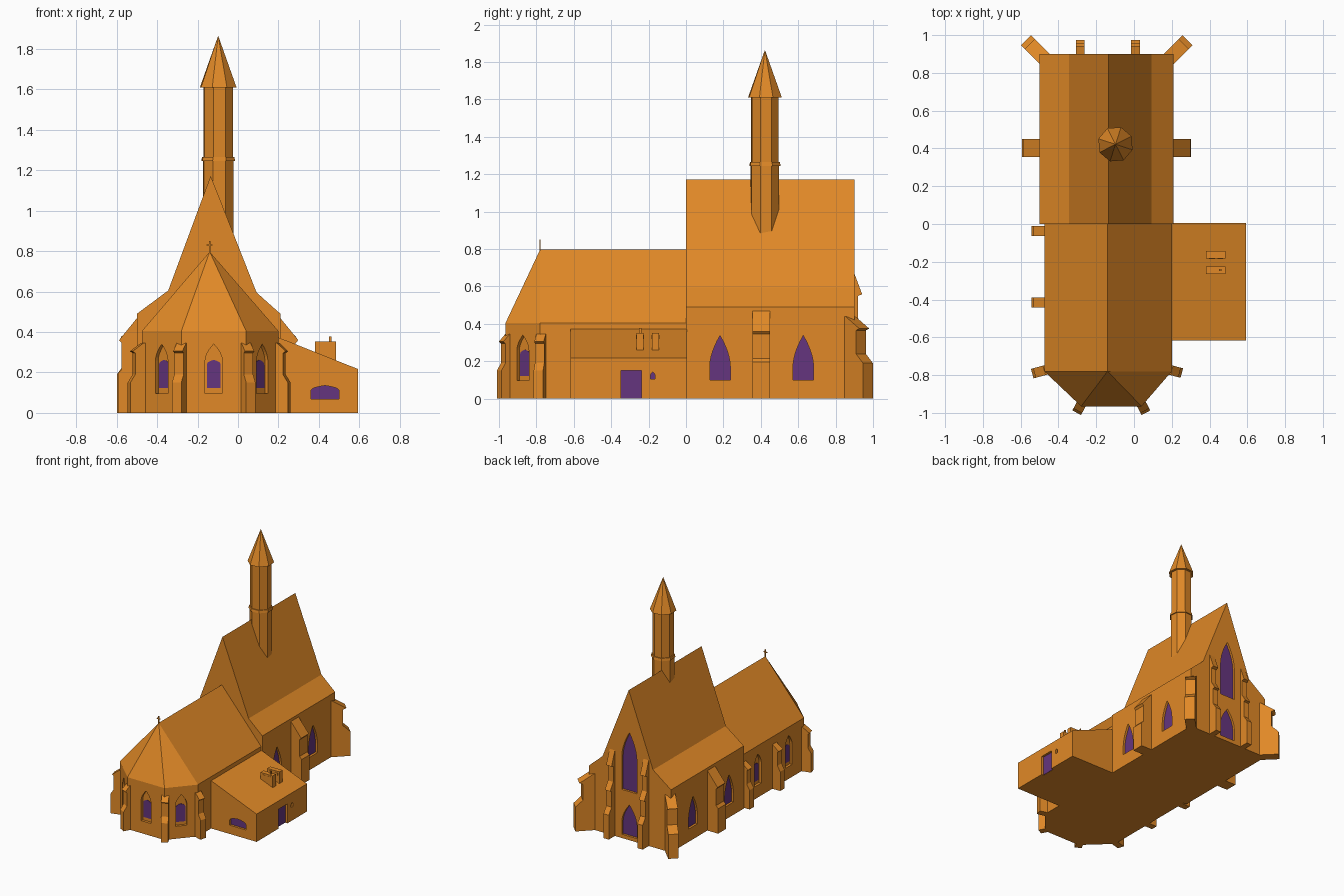
import bpy, bmesh, math
from mathutils import Vector

if "Cube" in bpy.data.objects:
    bpy.data.objects.remove(bpy.data.objects["Cube"])

Z = Vector((0, 0, 1))


def material(name, rgb):
    m = bpy.data.materials.new(name)
    m.diffuse_color = (*rgb, 1)
    m.use_nodes = True
    m.node_tree.nodes["Principled BSDF"].inputs["Base Color"].default_value = m.diffuse_color
    return m


ORANGE = material("orange", (0.75, 0.25, 0.02))
PURPLE = material("purple", (0.13, 0.036, 0.21))


def mesh_object(name, verts, faces, mat):
    bm = bmesh.new()
    vs = [bm.verts.new(v) for v in verts]
    for f in faces:
        bm.faces.new([vs[i] for i in f])
    bmesh.ops.recalc_face_normals(bm, faces=bm.faces)
    me = bpy.data.meshes.new(name)
    bm.to_mesh(me)
    bm.free()
    me.materials.append(mat)
    ob = bpy.data.objects.new(name, me)
    bpy.context.collection.objects.link(ob)
    return ob


def extrude(name, pts, origin, u, w, t0, t1, mat=ORANGE):
    """Profile in the (u, z) plane, extruded along w from t0 to t1."""
    o, u, w = Vector(origin), Vector(u), Vector(w)
    n = len(pts)
    verts = [o + u * a + Z * b + w * t for t in (t0, t1) for a, b in pts]
    faces = [list(range(n)), list(range(n, 2 * n))]
    faces += [(i, (i + 1) % n, n + (i + 1) % n, n + i) for i in range(n)]
    return mesh_object(name, verts, faces, mat)


def box(name, x0, x1, y0, y1, z0, z1, mat=ORANGE):
    return extrude(name, [(x0, z0), (x1, z0), (x1, z1), (x0, z1)],
                   (0, 0, 0), (1, 0, 0), (0, 1, 0), y0, y1, mat)


def direction(deg):
    a = math.radians(deg)
    return Vector((math.cos(a), math.sin(a), 0))


def buttress(name, x, y, deg, width, profile):
    extrude(name, profile, (x, y, 0), direction(deg), direction(deg + 90), -width / 2, width / 2)


def arch(h, z0, zs, z1, power=1.8, n=6):
    right = [(h * (1 - (i / n) ** power), zs + (z1 - zs) * i / n) for i in range(n)]
    return [(-h, z0), (h, z0)] + right + [(0, z1)] + [(-a, b) for a, b in reversed(right)]


def rect(h, z0, z1):
    return [(-h, z0), (h, z0), (h, z1), (-h, z1)]


def opening(name, wall, x, y, deg, outline, pane, depth=0.02):
    """Recess cut in the wall, with a purple pane on its back face."""
    u, w = direction(deg + 90), direction(deg)
    cut = extrude(name + "_cutter", outline, (x, y, 0), u, w, -depth, 0.03)
    cut.hide_render = True
    cut.hide_viewport = True
    mod = wall.modifiers.new(name, 'BOOLEAN')
    mod.operation, mod.solver, mod.object = 'DIFFERENCE', 'EXACT', cut
    extrude(name + "_pane", pane, (x, y, 0), u, w, -depth - 0.004, -depth + 0.003, PURPLE)


# Nave with steep broken gable roof
nave = extrude("nave", [(-0.5, 0), (0.21, 0), (0.21, 0.49), (0.092, 0.595), (-0.135, 1.172),
                        (-0.345, 0.605), (-0.5, 0.49)], (0, 0, 0), (1, 0, 0), (0, 1, 0), 0, 0.9)

# Choir with polygonal apse and hipped roof end
plan = [(-0.475, 0.005), (-0.475, -0.78), (-0.28, -0.965), (0.04, -0.965), (0.2, -0.78), (0.2, 0.005)]
verts = [(x, y, z) for z in (0, 0.405) for x, y in plan] + [(-0.14, -0.78, 0.797), (-0.14, 0.005, 0.797)]
faces = [(0, 1, 2, 3, 4, 5), (0, 5, 11, 13, 6)]
faces += [(i, i + 1, i + 7, i + 6) for i in range(5)]
faces += [(6, 7, 12, 13), (7, 8, 12), (8, 9, 12), (9, 10, 12), (10, 11, 13, 12)]
choir = mesh_object("choir", verts, faces, ORANGE)

# Side annex with lean-to roof
annex = extrude("annex", [(0.19, 0), (0.593, 0), (0.593, 0.217), (0.19, 0.377)],
                (0, 0, 0), (1, 0, 0), (0, 1, 0), -0.617, 0.005)

# Chimneys and flue on the annex
for i, y in enumerate((-0.245, -0.163)):
    box(f"chimney_{i}", 0.38, 0.485, y - 0.019, y + 0.019, 0.24, 0.352)
    for j, x in enumerate((0.413, 0.457)):
        box(f"chimney_vent_{i}_{j}", x - 0.015, x + 0.015, y - 0.021, y + 0.021, 0.32, 0.34)
box("flue", 0.45, 0.462, -0.25, -0.238, 0.34, 0.378)

# Nave buttresses: sides, diagonal back corners, tall pair on the back gable
side = [(-0.02, 0), (0.093, 0), (0.093, 0.195), (0.075, 0.215), (0.075, 0.345), (0.088, 0.36), (0, 0.468), (-0.02, 0.468)]
corner = [(-0.06, 0), (0.103, 0), (0.103, 0.19), (0.05, 0.24), (0.05, 0.365), (0.075, 0.375), (-0.03, 0.44), (-0.06, 0.44)]
tall = [(-0.02, 0), (0.075, 0), (0.075, 0.19), (0.04, 0.24), (0.04, 0.365), (0.058, 0.37), (0.02, 0.43),
        (0.02, 0.55), (0.042, 0.558), (0, 0.67), (-0.02, 0.67)]
for label, x, deg in (("left", -0.5, 180), ("right", 0.21, 0)):
    buttress(f"nave_buttress_{label}", x, 0.402, deg, 0.095, side)
    buttress(f"corner_buttress_{label}", x, 0.9, 135 if x < 0 else 45, 0.075, corner)
for i, x in enumerate((-0.285, 0.008)):
    buttress(f"gable_buttress_{i}", x, 0.9, 90, 0.046, tall)


# Choir buttresses: straight on the left wall, splayed at the apse corners
def choir_profile(d):
    return [(-0.03, 0), (d, 0), (d, 0.15), (d - 0.025, 0.19), (d - 0.025, 0.295),
            (d - 0.012, 0.305), (0, 0.345), (-0.03, 0.345)]


for i, (x, y, deg, d) in enumerate([(-0.475, -0.037, 180, 0.068), (-0.475, -0.415, 180, 0.068),
                                    (-0.475, -0.775, 195, 0.066), (-0.28, -0.955, 242, 0.05),
                                    (0.04, -0.955, 298, 0.05), (0.2, -0.775, 345, 0.055)]):
    buttress(f"choir_buttress_{i}", x, y, deg, 0.052, choir_profile(d))

# Nave windows, both sides
lancet = arch(0.055, 0.10, 0.17, 0.337)
for label, x, deg in (("left", -0.5, 180), ("right", 0.21, 0)):
    for i, y in enumerate((0.182, 0.627)):
        opening(f"nave_window_{label}_{i}", nave, x, y, deg, lancet, lancet)

# Back gable: great window above, arched portal below
great = arch(0.065, 0.38, 0.64, 0.84)
opening("great_window", nave, -0.14, 0.9, 90, great, great)
portal = arch(0.065, 0.03, 0.13, 0.275)
opening("portal", nave, -0.14, 0.9, 90, portal, portal)

# Choir and apse windows: arched recess with a smaller pane
recess = arch(0.042, 0.097, 0.26, 0.34)
pane = arch(0.034, 0.122, 0.235, 0.262, 3)
for i, (x, y, deg) in enumerate([(-0.12, -0.965, 270), (-0.3775, -0.8725, 226.5), (0.12, -0.8725, 318.4),
                                 (-0.475, -0.21, 180), (-0.475, -0.59, 180)]):
    opening(f"choir_window_{i}", choir, x, y, deg, recess, pane)

# Annex door and windows
opening("annex_door", annex, 0.593, -0.292, 0, rect(0.055, -0.01, 0.152), rect(0.055, 0.002, 0.152))
small = arch(0.012, 0.105, 0.125, 0.142)
opening("annex_small_window", annex, 0.593, -0.178, 0, small, small)
wide = arch(0.07, 0.068, 0.105, 0.135, 3)
opening("annex_front_window", annex, 0.43, -0.617, 270, wide, wide)


# Turret: octagonal shaft, collar and spire
def octagon(name, r0, r1, z0, z1):
    bm = bmesh.new()
    bmesh.ops.create_cone(bm, cap_ends=True, segments=8, radius1=r0, radius2=r1, depth=z1 - z0)
    me = bpy.data.meshes.new(name)
    bm.to_mesh(me)
    bm.free()
    me.materials.append(ORANGE)
    ob = bpy.data.objects.new(name, me)
    ob.location = (-0.098, 0.422, (z0 + z1) / 2)
    ob.rotation_euler.z = math.radians(27)
    bpy.context.collection.objects.link(ob)


octagon("turret_lower_shaft", 0.08, 0.08, 0.88, 1.25)
octagon("turret_collar", 0.088, 0.084, 1.245, 1.265)
octagon("turret_shaft", 0.077, 0.077, 1.26, 1.62)
octagon("turret_spire", 0.095, 0.0, 1.61, 1.865)

# Cross on the apse roof
box("cross_post", -0.143, -0.137, -0.783, -0.777, 0.78, 0.85)
box("cross_arm", -0.155, -0.125, -0.783, -0.777, 0.827, 0.833)
